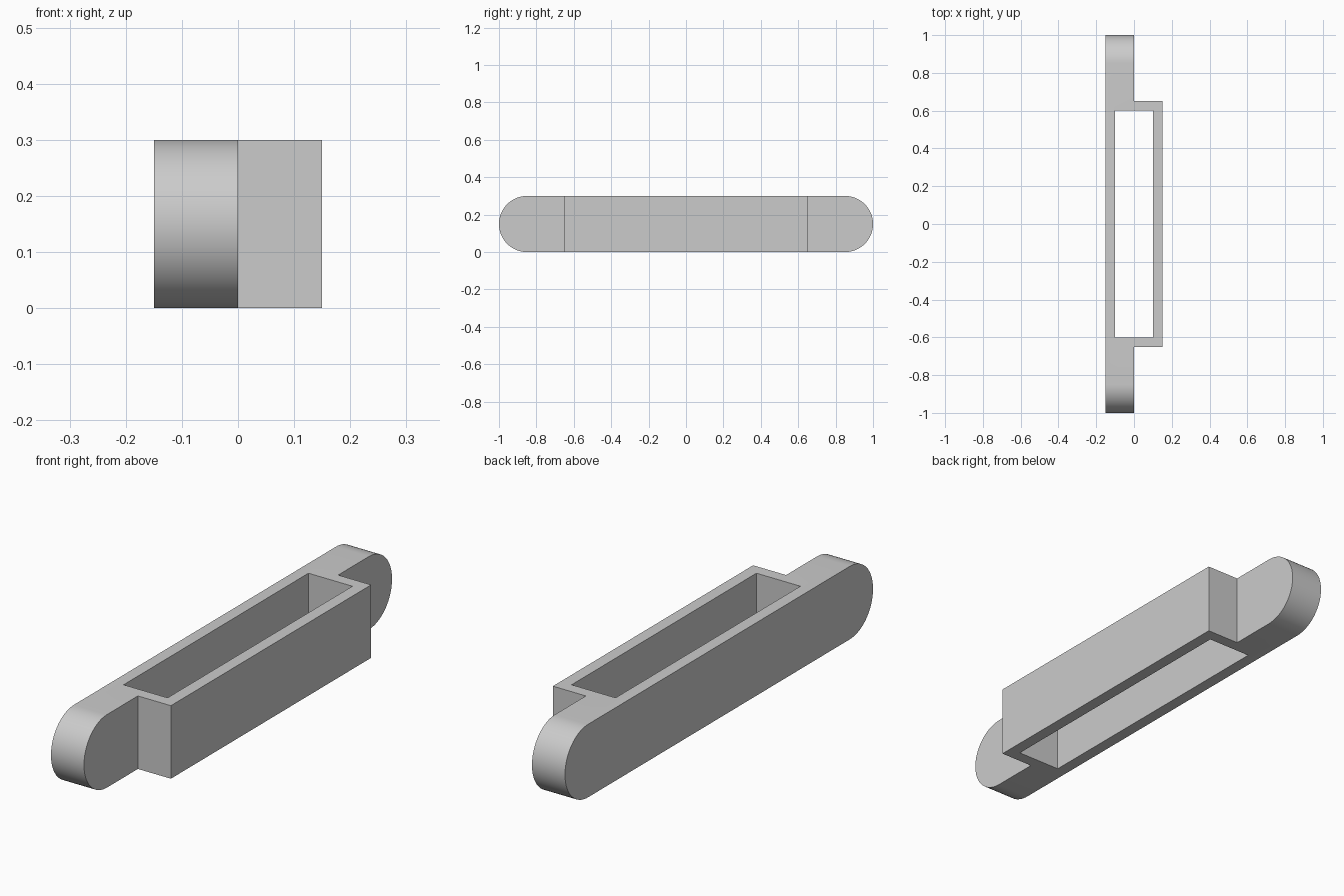
import bpy
import bmesh

if "Cube" in bpy.data.objects:
    bpy.data.objects.remove(bpy.data.objects["Cube"], do_unlink=True)

HEIGHT = 0.3
RADIUS = HEIGHT / 2

# Material
grey = bpy.data.materials.new("plain grey")
grey.use_nodes = True
colour = (0.6, 0.6, 0.6, 1)
grey.diffuse_color = colour
grey.node_tree.nodes["Principled BSDF"].inputs["Base Color"].default_value = colour


def is_end_edge(edge):
    """True for the four short edges across the tips of the body."""
    a, b = (v.co for v in edge.verts)
    return (abs(a.y) > 0.99 and abs(a.y - b.y) < 0.01
            and abs(a.z - b.z) < 0.01)


def extrude_plan(name, outline, bottom, top, round_ends=False):
    """Extrude a plan outline upward, optionally rounding its far ends."""
    bm = bmesh.new()
    face = bm.faces.new([bm.verts.new((x, y, bottom)) for x, y in outline])
    grown = bmesh.ops.extrude_face_region(bm, geom=[face])["geom"]
    raised = [g for g in grown if isinstance(g, bmesh.types.BMVert)]
    bmesh.ops.translate(bm, verts=raised, vec=(0, 0, top - bottom))
    if round_ends:
        ends = [e for e in bm.edges if is_end_edge(e)]
        bmesh.ops.bevel(bm, geom=ends, offset=RADIUS, segments=16,
                        profile=0.5, affect='EDGES', clamp_overlap=False)
        bmesh.ops.remove_doubles(bm, verts=bm.verts, dist=0.0005)
    bmesh.ops.recalc_face_normals(bm, faces=bm.faces)
    mesh = bpy.data.meshes.new(name)
    bm.to_mesh(mesh)
    bm.free()
    mesh.materials.append(grey)
    obj = bpy.data.objects.new(name, mesh)
    bpy.context.collection.objects.link(obj)
    return obj


# Body: long back plate with round ends and a box standing out from its middle
half = [(-0.15, 1), (0, 1), (0, 0.65), (0.15, 0.65)]
outline = half + [(x, -y) for x, y in reversed(half)]
body = extrude_plan("slotted_body", outline, 0, HEIGHT, round_ends=True)

# Slot cut right through the box
slot = extrude_plan("slot_cutter",
                    [(-0.1, -0.6), (0.1, -0.6), (0.1, 0.6), (-0.1, 0.6)],
                    -0.1, HEIGHT + 0.1)
slot.hide_render = True

cut = body.modifiers.new("slot", 'BOOLEAN')
cut.operation = 'DIFFERENCE'
cut.solver = 'EXACT'
cut.object = slot

bpy.ops.object.select_all(action='DESELECT')
body.select_set(True)
bpy.context.view_layer.objects.active = body
bpy.ops.object.modifier_apply(modifier=cut.name)
bpy.data.objects.remove(slot, do_unlink=True)
bpy.ops.object.shade_smooth_by_angle(angle=0.52)
